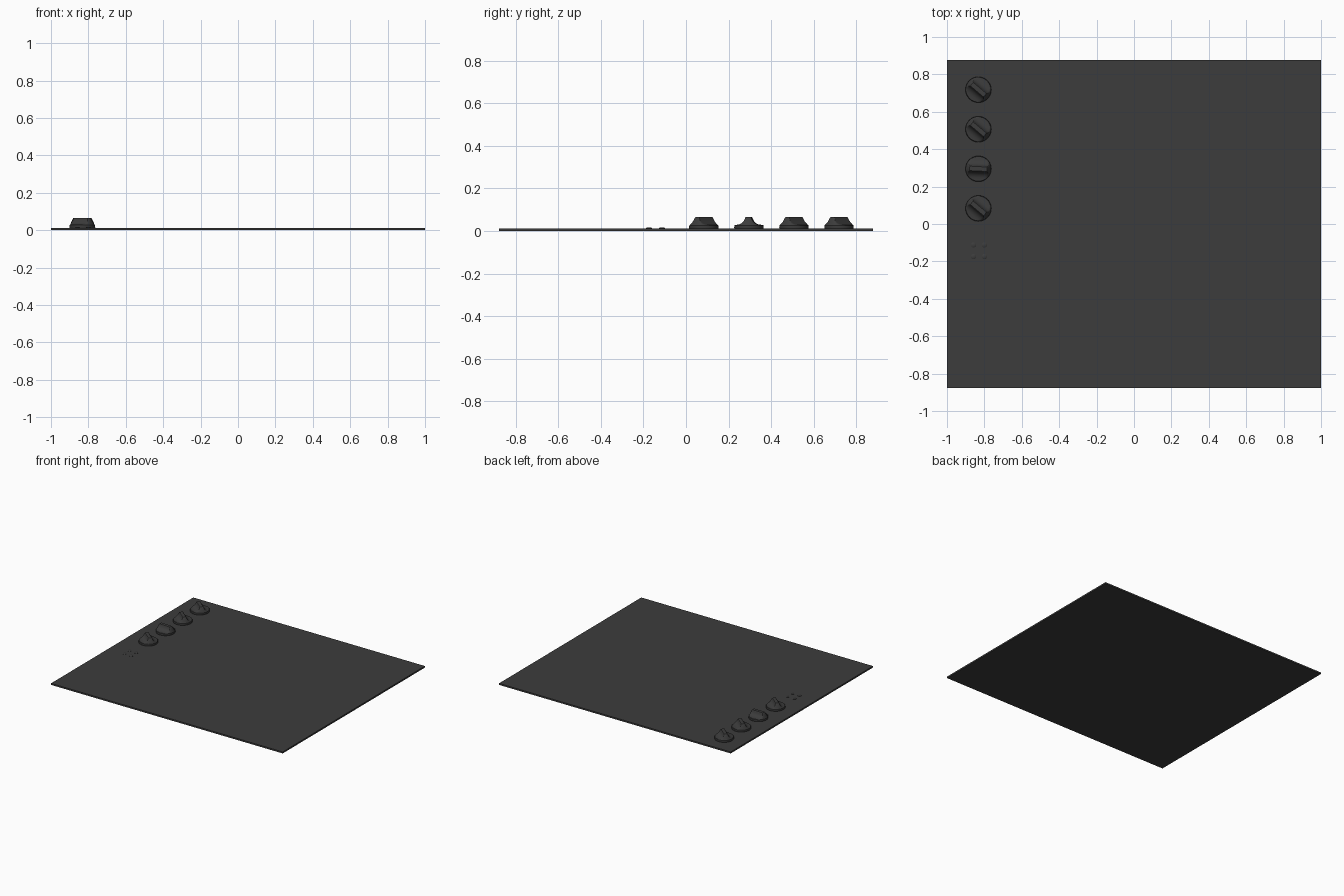
import bpy, bmesh
from math import cos, sin, pi, radians

if "Cube" in bpy.data.objects:
    bpy.data.objects.remove(bpy.data.objects["Cube"])

mat = bpy.data.materials.new("dark_glass")
mat.diffuse_color = (0.045, 0.045, 0.045, 1)
mat.use_nodes = True
mat.node_tree.nodes["Principled BSDF"].inputs["Base Color"].default_value = mat.diffuse_color
TOP = 0.012


def finish(bm, name, loc=(0, 0, 0), rot=0, smooth=True):
    bmesh.ops.recalc_face_normals(bm, faces=bm.faces)
    me = bpy.data.meshes.new(name)
    bm.to_mesh(me)
    bm.free()
    me.materials.append(mat)
    ob = bpy.data.objects.new(name, me)
    bpy.context.collection.objects.link(ob)
    ob.location = loc
    ob.rotation_euler.z = rot
    if smooth:
        bpy.ops.object.select_all(action='DESELECT')
        ob.select_set(True)
        bpy.context.view_layer.objects.active = ob
        bpy.ops.object.shade_smooth_by_angle(angle=radians(35))
    return ob


def loft(sections, n=64):
    """Stack circles (radius, half width, z), each trimmed to a strip."""
    bm = bmesh.new()
    rings = []
    for r, w, z in sections:
        rings.append([bm.verts.new((r * cos(2 * pi * i / n),
                                    max(-w, min(w, r * sin(2 * pi * i / n))), z))
                      for i in range(n)])
    for a, b in zip(rings, rings[1:]):
        for i in range(n):
            j = (i + 1) % n
            bm.faces.new((a[i], a[j], b[j], b[i]))
    bm.faces.new(rings[0][::-1])
    bm.faces.new(rings[-1])
    return bm


# glass plate
bm = bmesh.new()
bmesh.ops.create_cube(bm, size=1)
for v in bm.verts:
    v.co = (v.co.x * 2, v.co.y * 1.754, (v.co.z + 0.5) * TOP)
plate = finish(bm, "glass_plate", smooth=False)

# control knobs: round base flaring up into a narrow grip
knob = [(0.068, 1, 0.0), (0.069, 1, 0.002), (0.068, 1, 0.015), (0.066, 1, 0.017),
        (0.065, 0.046, 0.018), (0.063, 0.034, 0.023), (0.060, 0.025, 0.030),
        (0.056, 0.019, 0.039), (0.053, 0.016, 0.046), (0.050, 0.015, 0.051),
        (0.047, 0.012, 0.054)]
for i, deg in enumerate((-40, -40, -3, -40)):
    finish(loft(knob), f"knob_{i + 1}", (-0.832, 0.718 - 0.2115 * i, TOP), radians(deg))

# burner position dots
dot = [(0.014, 1, 0.0), (0.014, 1, 0.002), (0.011, 1, 0.004)]
for x in (-0.858, -0.800):
    for y in (-0.112, -0.174):
        finish(loft(dot, 24), "indicator_dot", (x, y, TOP))
